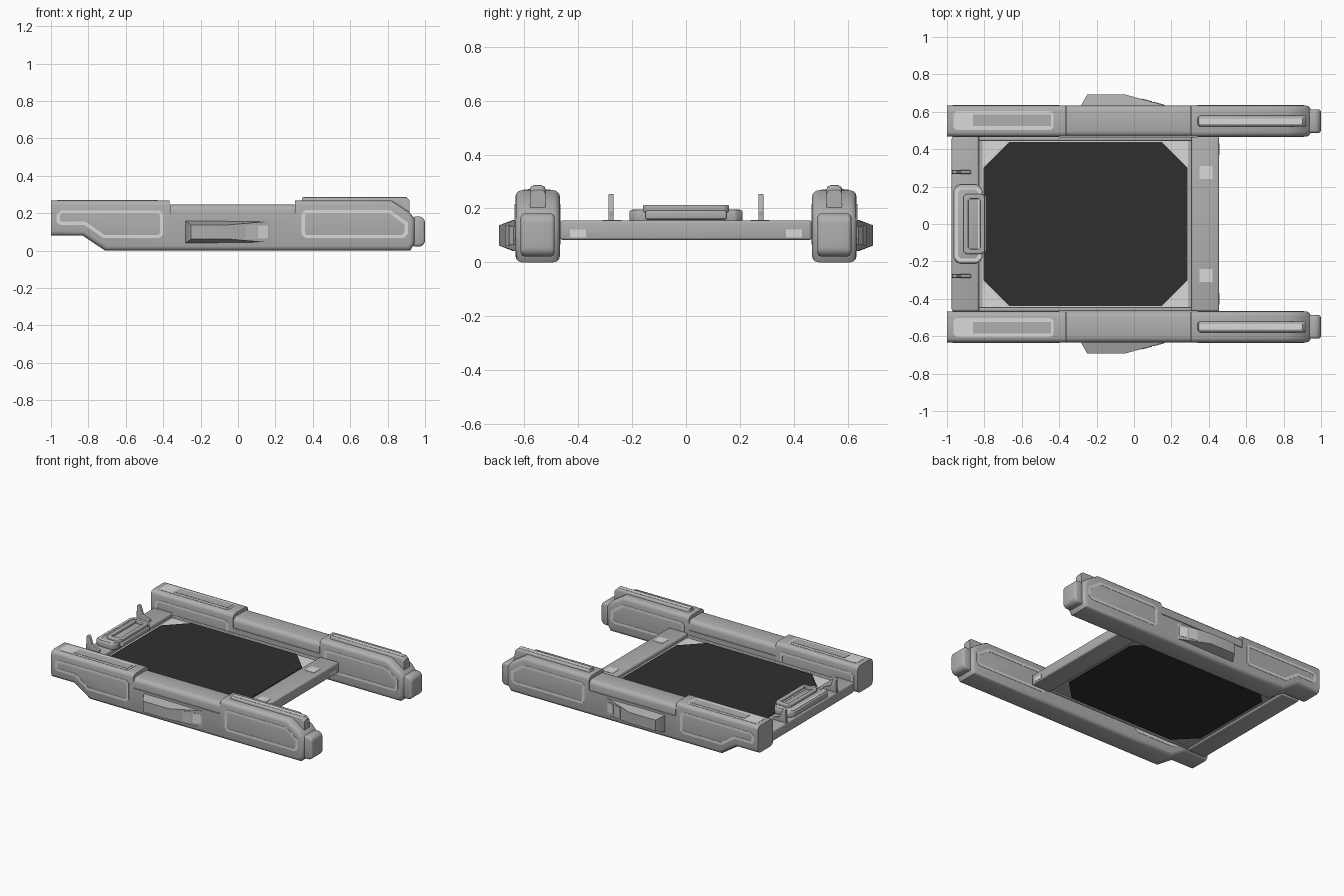
import bpy, bmesh, math

if "Cube" in bpy.data.objects:
    bpy.data.objects.remove(bpy.data.objects["Cube"])


def material(name, v):
    m = bpy.data.materials.new(name)
    m.diffuse_color = (v, v, v, 1)
    m.use_nodes = True
    m.node_tree.nodes["Principled BSDF"].inputs["Base Color"].default_value = m.diffuse_color
    return m


GREY = material("body grey", 0.43)
MID = material("mid grey", 0.53)
LIGHT = material("light grey", 0.7)
BLACK = material("deck black", 0.028)


def place(plane, p, t):
    # plane 'y': points are (x, z) swept along y; plane 'z': points are (x, y) swept along z
    return (p[0], t, p[1]) if plane == 'y' else (p[0], p[1], t)


def prism(name, pts, plane, a, b, mat, bevel=0, pick=None, ring=0, mirror=False, shape=None, segs=3):
    bm = bmesh.new()
    f = bm.faces.new([bm.verts.new(place(plane, p, a)) for p in pts])
    if ring:
        bm.normal_update()
        rim = bmesh.ops.inset_region(bm, faces=[f], thickness=ring, use_boundary=True, use_even_offset=True)
        inner = [g for g in bm.faces if g not in rim['faces']]
        bmesh.ops.delete(bm, geom=inner, context='FACES')
    res = bmesh.ops.extrude_face_region(bm, geom=bm.faces[:], use_keep_orig=True)
    move = (0, b - a, 0) if plane == 'y' else (0, 0, b - a)
    bmesh.ops.translate(bm, vec=move, verts=[g for g in res['geom'] if isinstance(g, bmesh.types.BMVert)])
    if shape:
        for v in bm.verts:
            shape(v.co)
    bmesh.ops.recalc_face_normals(bm, faces=bm.faces[:])
    if bevel:
        edges = [e for e in bm.edges if len(e.link_faces) == 2
                 and e.calc_face_angle(0) > 0.5 and (pick is None or pick(e))]
        bmesh.ops.bevel(bm, geom=edges, offset=bevel, offset_type='OFFSET',
                        segments=segs, profile=0.5, affect='EDGES', clamp_overlap=False)
        bmesh.ops.recalc_face_normals(bm, faces=bm.faces[:])
    me = bpy.data.meshes.new(name)
    bm.to_mesh(me)
    bm.free()
    me.materials.append(mat)
    o = bpy.data.objects.new(name, me)
    bpy.context.collection.objects.link(o)
    bpy.context.view_layer.objects.active = o
    o.select_set(True)
    bpy.ops.object.shade_smooth_by_angle(angle=math.radians(35))
    o.select_set(False)
    if mirror:
        mod = o.modifiers.new("mirror", 'MIRROR')
        mod.use_axis = (False, True, False)
        mod.use_mirror_merge = False
    return o


def rect(x0, x1, y0, y1, c=0):
    if not c:
        return [(x0, y0), (x1, y0), (x1, y1), (x0, y1)]
    return [(x0 + c, y0), (x1 - c, y0), (x1, y0 + c), (x1, y1 - c),
            (x1 - c, y1), (x0 + c, y1), (x0, y1 - c), (x0, y0 + c)]


def side_edge(e, seams):
    # edges around the side faces, leaving cross edges and the given end planes sharp
    v, w = e.verts[0].co, e.verts[1].co
    if abs(v.y - w.y) > 1e-4:
        return False
    return not any(abs(v.x - s) < 1e-4 and abs(w.x - s) < 1e-4 for s in seams)


Y0, Y1 = 0.467, 0.633

# Side rails: rear, middle and front lengths
rear = [(-1, .08), (-.83, .08), (-.71, 0), (-.365, 0), (-.365, .268), (-1, .268)]
prism("rail_rear", rear, 'y', Y0, Y1, GREY, .026, lambda e: side_edge(e, (-1, -.365)), mirror=True)
prism("rail_middle", rect(-.365, .305, 0, .173), 'y', Y0, Y1, GREY, .026,
      lambda e: side_edge(e, (-.365, .305)) and e.verts[0].co.z < .01, mirror=True)
prism("rail_middle_cap", rect(-.363, .303, .177, .246), 'y', Y0, Y1, GREY, .03,
      lambda e: side_edge(e, (-.363, .303)) and e.verts[0].co.z > .2, mirror=True)
prism("rail_middle_core", rect(-.365, .305, .17, .2), 'y', Y0 + .008, Y1 - .008, GREY, mirror=True)
front = [(.305, 0), (.92, 0), (.945, .04), (.945, .17), (.915, .207), (.82, .268), (.305, .268)]
prism("rail_front", front, 'y', Y0, Y1, GREY, .026, lambda e: side_edge(e, (.305,)), mirror=True)
prism("rail_tip", rect(.92, 1.0, .022, .182, .02), 'y', .487, .613, GREY, .014, mirror=True)

# Ridge on top of each front rail
ridge = [(.335, .25), (.345, .285), (.9, .285), (.918, .268), (.918, .19), (.8, .19), (.78, .25)]
prism("rail_ridge", ridge, 'y', .521, .579, GREY, .014,
      lambda e: side_edge(e, ()) and e.verts[0].co.z + e.verts[1].co.z > .5, mirror=True)
prism("ridge_stripe", rect(.35, .9, .535, .565, .008), 'z', .283, .2865, LIGHT, mirror=True)

# Light outlines on both sides of the rails
rear_line = [(-.97, .15), (-.95, .137), (-.82, .137), (-.72, .067), (-.42, .067), (-.4, .085),
             (-.4, .198), (-.42, .216), (-.945, .216), (-.97, .196)]
front_line = [(.34, .087), (.36, .067), (.885, .067), (.908, .09), (.908, .15), (.815, .217),
              (.36, .217), (.34, .197)]
for label, line in (("rear", rear_line), ("front", front_line)):
    for side, a, b in (("outer", .630, .635), ("inner", .465, .470)):
        prism(f"{label}_{side}_outline", line, 'y', a, b, LIGHT, ring=.018, mirror=True)

# Plates on top of the rear rails
prism("rear_top_plate", rect(-.965, -.43, .503, .603, .015), 'z', .264, .270, LIGHT, mirror=True)
prism("rear_top_inset", rect(-.86, -.445, .523, .585), 'z', .267, .272, GREY, mirror=True)


# Tapered pods on the outer sides
def taper(co):
    if co.y > .66:
        co.z = .1 + (co.z - .1) * .65


pod = [(-.28, .62), (-.28, .64), (-.25, .693), (-.05, .693), (.17, .633), (.17, .62)]
prism("side_pod", pod, 'z', .042, .158, GREY, mirror=True, shape=taper)
for label, x0, x1, h, m in (("light", .105, .16, .034, LIGHT), ("mid", .04, .095, .038, MID)):
    y = [.693 - (x + .05) * .2727 for x in (x0, x1)]
    prism(f"pod_{label}_patch", [(x0, y[0] - .004), (x1, y[1] - .004), (x1, y[1] + .003), (x0, y[0] + .003)],
          'z', .1 - h, .1 + h, m, mirror=True)

# Cross beams with their light markers
prism("front_beam", rect(.308, .455, -.466, .466), 'z', .083, .156, GREY, .01)
prism("rear_beam", rect(-.975, -.83, -.466, .466), 'z', .083, .156, GREY, .01)
prism("beam_top_marker", rect(.35, .42, .24, .31), 'z', .153, .158, LIGHT, mirror=True)
prism("beam_front_marker", rect(.452, .457, .37, .43), 'z', .093, .122, LIGHT, mirror=True)

# Deck between the rails
prism("deck_frame", rect(-.835, .312, -.464, .464), 'z', .095, .13, GREY)
prism("deck_side_rim", rect(-.83, .308, .446, .466), 'z', .09, .143, GREY, .005, mirror=True)
prism("deck_corner_plate", rect(-.81, .29, -.443, .443), 'z', .128, .133, LIGHT)
prism("deck_panel", rect(-.805, .285, -.438, .438, .137), 'z', .09, .138, BLACK)

# Control block on the rear beam
prism("control_base", rect(-.965, -.81, -.21, .21, .025), 'z', .15, .195, GREY, .008)
prism("control_trim", rect(-.956, -.819, -.2, .2, .022), 'z', .19, .197, LIGHT, ring=.016)
prism("control_lip", rect(-.85, -.787, -.15, .15), 'z', .16, .192, GREY, .006)
prism("control_loop", rect(-.912, -.797, -.16, .16, .015), 'z', .185, .213, GREY, .005, ring=.026)

# Upright fins on the rear beam
fin = [(-.975, .15), (-.872, .15), (-.872, .17), (-.925, .188), (-.945, .245), (-.955, .255), (-.97, .245)]
prism("rear_fin", fin, 'y', .268, .288, GREY, .004, mirror=True)
